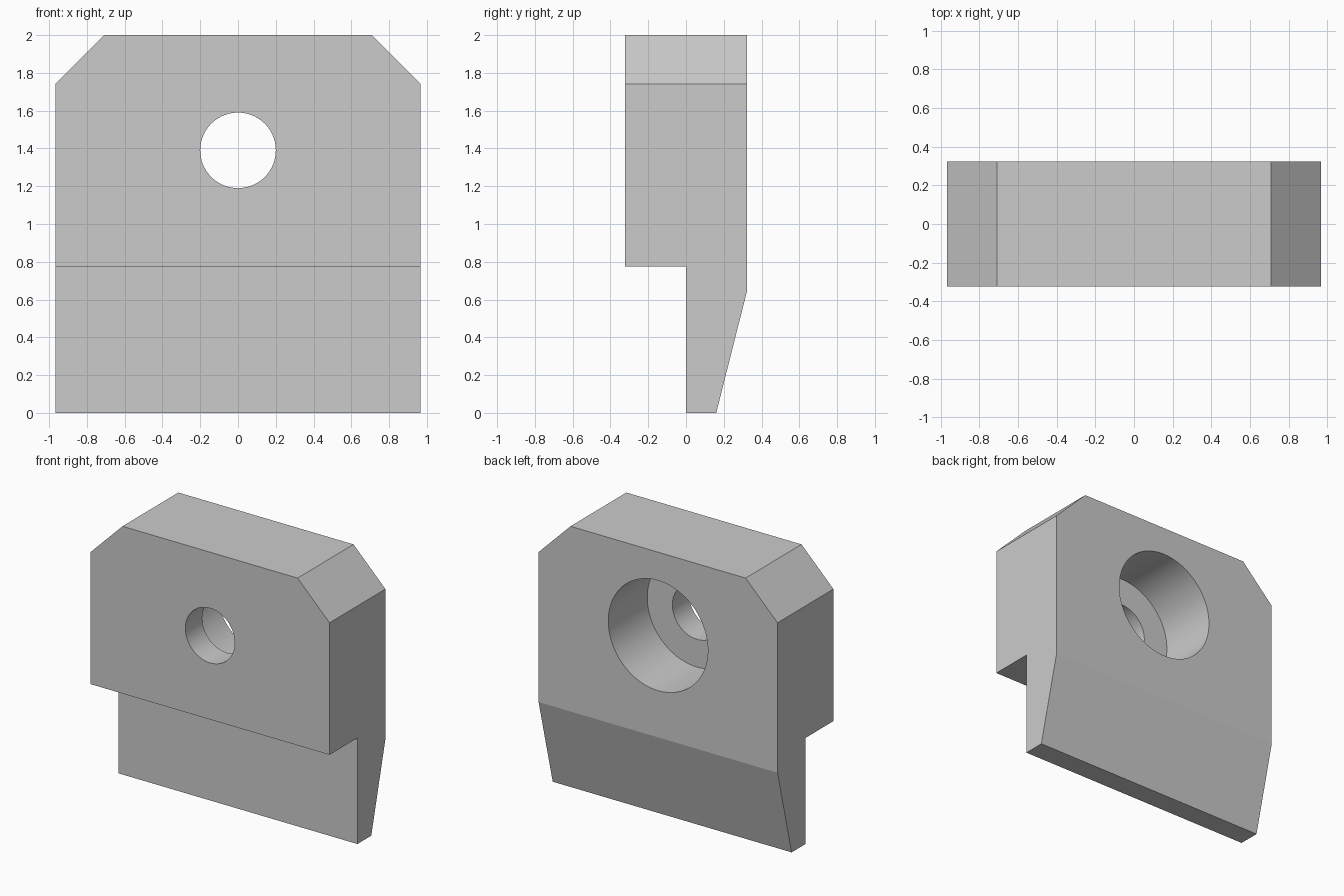
import bpy, bmesh, math
from mathutils import Vector

cube = bpy.data.objects.get("Cube")
if cube:
    bpy.data.objects.remove(cube, do_unlink=True)

grey = bpy.data.materials.new("plain grey")
grey.use_nodes = True
grey.diffuse_color = (0.6, 0.6, 0.6, 1)
grey.node_tree.nodes["Principled BSDF"].inputs["Base Color"].default_value = (0.6, 0.6, 0.6, 1)

HALF_W, HALF_D, HEIGHT = 0.967, 0.323, 2.0
CHAMFER = 0.258
HOLE_Z = 1.39
SEAT_Y = -0.128  # floor of the counterbore

# Side profile (y, z): thick head, stepped front, tapered lower tongue
profile = [(-HALF_D, HEIGHT), (-HALF_D, 0.776), (0, 0.776), (0, 0),
           (0.16, 0), (HALF_D, 0.645), (HALF_D, HEIGHT)]

bm = bmesh.new()
side = bm.faces.new([bm.verts.new((-HALF_W, y, z)) for y, z in profile])
extruded = bmesh.ops.extrude_face_region(bm, geom=[side])["geom"]
bmesh.ops.translate(bm, vec=(2 * HALF_W, 0, 0),
                    verts=[v for v in extruded if isinstance(v, bmesh.types.BMVert)])

# Chamfered top corners
for s in (-1, 1):
    cut = bmesh.ops.bisect_plane(
        bm, geom=bm.verts[:] + bm.edges[:] + bm.faces[:], clear_outer=True,
        plane_co=Vector((s * HALF_W, 0, HEIGHT - CHAMFER)), plane_no=Vector((s, 0, 1)))
    rim = [e for e in cut["geom_cut"] if isinstance(e, bmesh.types.BMEdge)]
    bmesh.ops.holes_fill(bm, edges=rim, sides=0)
bmesh.ops.recalc_face_normals(bm, faces=bm.faces[:])

mesh = bpy.data.meshes.new("clamp_block")
bm.to_mesh(mesh)
bm.free()
block = bpy.data.objects.new("clamp_block", mesh)
bpy.context.collection.objects.link(block)
mesh.materials.append(grey)


def bore(name, radius, y0, y1):
    """Cut a round hole along y between two depths."""
    bpy.ops.mesh.primitive_cylinder_add(
        vertices=96, radius=radius, depth=y1 - y0,
        location=(0, (y0 + y1) / 2, HOLE_Z), rotation=(math.pi / 2, 0, 0))
    cutter = bpy.context.object
    cutter.name = name
    cutter.hide_render = True
    cutter.data.materials.append(grey)
    mod = block.modifiers.new(name, 'BOOLEAN')
    mod.operation = 'DIFFERENCE'
    mod.solver = 'EXACT'
    mod.object = cutter
    bpy.ops.object.select_all(action='DESELECT')
    block.select_set(True)
    bpy.context.view_layer.objects.active = block
    bpy.ops.object.modifier_apply(modifier=name)
    bpy.data.objects.remove(cutter, do_unlink=True)


# Counterbore from the back, then the through hole
bore("counterbore_cutter", 0.403, SEAT_Y, 0.6)
bore("through_hole_cutter", 0.2, -0.6, 0.6)

bpy.ops.object.shade_smooth_by_angle(angle=math.radians(10))
